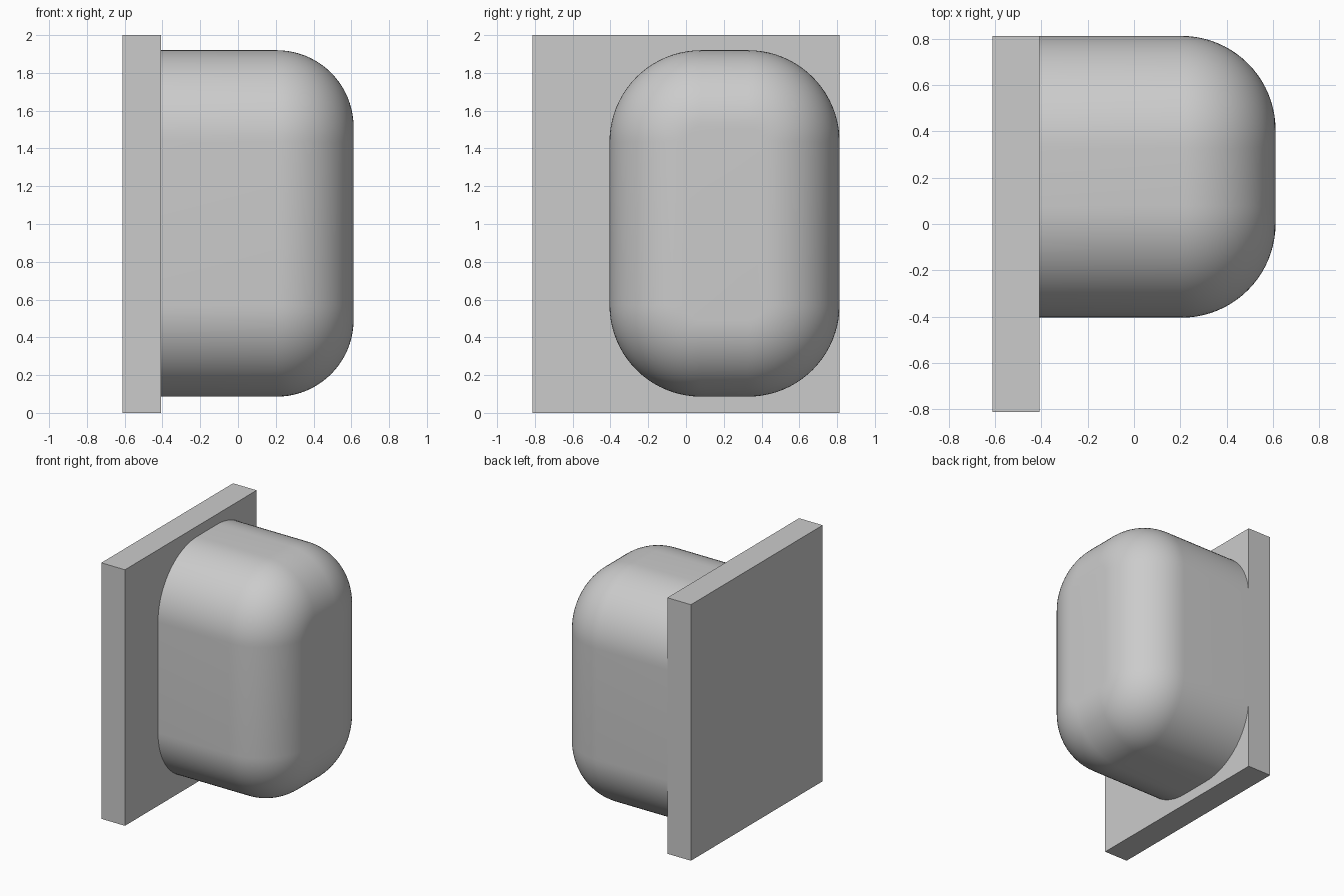
import bpy, bmesh
from math import sin, cos, pi, radians

cube = bpy.data.objects.get("Cube")
if cube:
    bpy.data.objects.remove(cube, do_unlink=True)

# Single plain grey
grey = bpy.data.materials.new("plain_grey")
grey.use_nodes = True
colour = (0.6, 0.6, 0.6, 1)
grey.diffuse_color = colour
grey.node_tree.nodes["Principled BSDF"].inputs["Base Color"].default_value = colour


def add_object(name, bm):
    bmesh.ops.recalc_face_normals(bm, faces=bm.faces)
    mesh = bpy.data.meshes.new(name)
    bm.to_mesh(mesh)
    bm.free()
    mesh.materials.append(grey)
    obj = bpy.data.objects.new(name, mesh)
    bpy.context.collection.objects.link(obj)
    return obj


def rounded_ring(bm, x, inset):
    """Rounded rectangle in the YZ plane, offset inwards by inset."""
    radius = CORNER - inset
    ring = []
    for k, (sy, sz) in enumerate(((1, 1), (-1, 1), (-1, -1), (1, -1))):
        cy = MID_Y + sy * (HALF_Y - CORNER)
        cz = MID_Z + sz * (HALF_Z - CORNER)
        for i in range(STEPS + 1):
            a = (k + i / STEPS) * pi / 2
            ring.append(bm.verts.new((x, cy + radius * cos(a), cz + radius * sin(a))))
    return ring


# Flat mounting plate
bm = bmesh.new()
bmesh.ops.create_cube(bm, size=1)
bmesh.ops.scale(bm, vec=(0.204, 1.626, 2), verts=bm.verts)
bmesh.ops.translate(bm, vec=(-0.51, 0, 1), verts=bm.verts)
add_object("back_plate", bm)

# Rounded body: straight wall from the plate, then a filleted end
MID_Y, HALF_Y = 0.204, 0.609
MID_Z, HALF_Z = 1.003, 0.917
CORNER, FILLET, STEPS = 0.485, 0.407, 20
START_X, END_X = -0.408, 0.612
bm = bmesh.new()
rings = [rounded_ring(bm, START_X, 0)]
for i in range(STEPS + 1):
    a = i / STEPS * pi / 2
    rings.append(rounded_ring(bm, END_X - FILLET + FILLET * sin(a), FILLET * (1 - cos(a))))
for lower, upper in zip(rings, rings[1:]):
    for i in range(len(lower)):
        j = (i + 1) % len(lower)
        bm.faces.new((lower[i], lower[j], upper[j], upper[i]))
bm.faces.new(rings[0])
bm.faces.new(rings[-1])
body = add_object("rounded_body", bm)

bpy.ops.object.select_all(action="DESELECT")
body.select_set(True)
bpy.context.view_layer.objects.active = body
bpy.ops.object.shade_smooth_by_angle(angle=radians(30))
